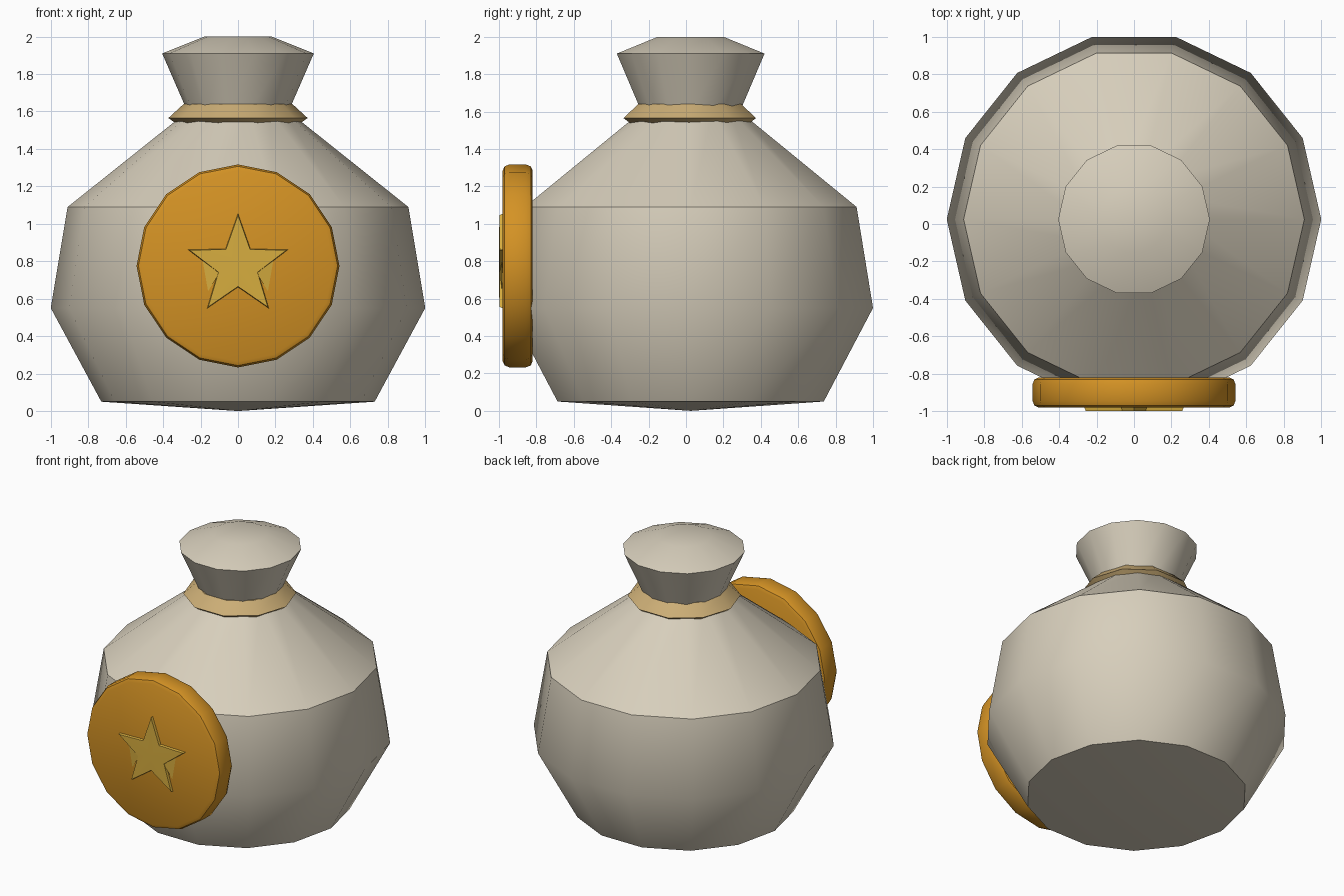
import bpy, bmesh
from math import sin, cos, pi, radians

if "Cube" in bpy.data.objects:
    bpy.data.objects.remove(bpy.data.objects["Cube"], do_unlink=True)


def material(name, colour):
    m = bpy.data.materials.new(name)
    m.use_nodes = True
    m.diffuse_color = (*colour, 1)
    bsdf = m.node_tree.nodes["Principled BSDF"]
    bsdf.inputs["Base Color"].default_value = (*colour, 1)
    bsdf.inputs["Roughness"].default_value = 0.8
    return m


cloth = material("cream cloth", (0.68, 0.62, 0.50))
rope = material("tan rope", (0.60, 0.42, 0.18))
orange = material("orange gold", (0.66, 0.29, 0.018))
yellow = material("yellow gold", (0.68, 0.42, 0.05))


def finish(name, bm, mat, angle):
    bmesh.ops.recalc_face_normals(bm, faces=bm.faces)
    mesh = bpy.data.meshes.new(name)
    bm.to_mesh(mesh)
    bm.free()
    mesh.materials.append(mat)
    ob = bpy.data.objects.new(name, mesh)
    bpy.context.collection.objects.link(ob)
    bpy.ops.object.select_all(action='DESELECT')
    ob.select_set(True)
    bpy.context.view_layer.objects.active = ob
    bpy.ops.object.shade_smooth_by_angle(angle=radians(angle))
    return ob


def lathe(name, profile, sides, mat, angle, y=0.0, closed=False):
    """Revolve (radius, height) points around z; zero radius makes a pole."""
    bm = bmesh.new()
    rings = []
    for r, z in profile:
        if r == 0:
            rings.append([bm.verts.new((0, y, z))] * sides)
        else:
            rings.append([bm.verts.new((r * cos(2 * pi * i / sides),
                                        y + r * sin(2 * pi * i / sides), z))
                          for i in range(sides)])
    pairs = list(zip(rings, rings[1:]))
    if closed:
        pairs.append((rings[-1], rings[0]))
    for a, b in pairs:
        for i in range(sides):
            j = (i + 1) % sides
            bm.faces.new(list(dict.fromkeys((a[i], a[j], b[j], b[i]))))
    return finish(name, bm, mat, angle)


# Sack with gathered neck and flared mouth
lathe("sack", [(0, 0), (0.73, 0.05), (1, 0.55), (0.91, 1.09), (0.27, 1.6),
               (0.405, 1.91), (0.18, 2), (0, 2)], 14, cloth, 40, y=0.025)

# Tie around the neck
lathe("neck_tie", [(0.25, 1.53), (0.33, 1.535), (0.372, 1.565),
                   (0.29, 1.64), (0.25, 1.64)], 10, rope, 30, y=0.02, closed=True)

# Round medallion, stood upright against the front
coin = lathe("medallion", [(0, 0), (0.51, 0), (0.532, 0.01), (0.542, 0.035),
                           (0.542, 0.125), (0.532, 0.15), (0.51, 0.16), (0, 0.16)],
             16, orange, 30)
coin.rotation_euler.x = radians(90)
coin.location = (0, -0.82, 0.775)

# Raised star with sloping edges
bm = bmesh.new()


def star_ring(y, scale):
    ring = []
    for i in range(10):
        r = (0.115 if i % 2 else 0.285) * scale
        a = pi / 2 + i * pi / 5
        ring.append(bm.verts.new((r * cos(a), y, 0.775 + r * sin(a))))
    return ring


base, top = star_ring(-0.97, 1.0), star_ring(-0.998, 0.95)
centre = bm.verts.new((0, -1.0, 0.775))
for i in range(10):
    j = (i + 1) % 10
    bm.faces.new((base[i], base[j], top[j], top[i]))
    bm.faces.new((top[i], top[j], centre))
# Sloping webs in the two lower side notches
for side in (-1, 1):
    bm.faces.new([bm.verts.new((side * x, y, z)) for x, y, z in
                  ((0.19, -0.983, 0.81), (0.16, -0.983, 0.64), (0.10, -0.996, 0.735))])
finish("star", bm, yellow, 30)
